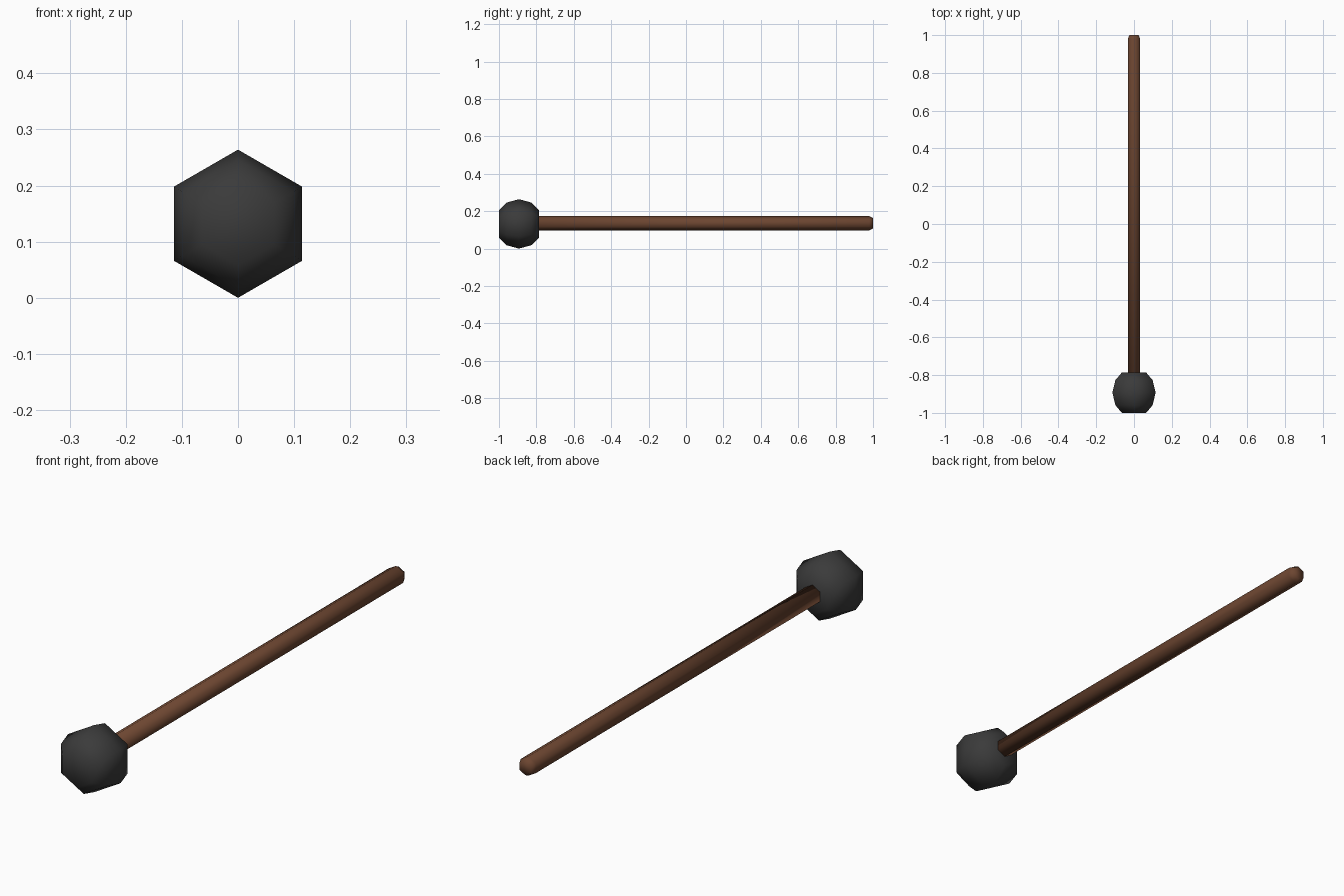
import bpy, bmesh, math

if "Cube" in bpy.data.objects:
    bpy.data.objects.remove(bpy.data.objects["Cube"])

SIDES = 6


def material(name, rgb):
    m = bpy.data.materials.new(name)
    m.diffuse_color = (*rgb, 1)
    m.use_nodes = True
    m.node_tree.nodes["Principled BSDF"].inputs["Base Color"].default_value = m.diffuse_color
    return m


def lathe_y(name, profile, z, mat):
    """Six-sided solid along y from (y, radius) pairs, one corner pointing up."""
    bm = bmesh.new()
    rings = []
    for y, r in profile:
        ring = []
        for i in range(SIDES):
            a = math.pi / 2 + 2 * math.pi * i / SIDES
            ring.append(bm.verts.new((r * math.cos(a), y, z + r * math.sin(a))))
        rings.append(ring)
    for a, b in zip(rings, rings[1:]):
        for i in range(SIDES):
            j = (i + 1) % SIDES
            bm.faces.new((a[i], a[j], b[j], b[i]))
    bm.faces.new(rings[0])
    bm.faces.new(rings[-1])
    bmesh.ops.recalc_face_normals(bm, faces=bm.faces[:])
    for f in bm.faces:
        f.smooth = True
    mesh = bpy.data.meshes.new(name)
    bm.to_mesh(mesh)
    bm.free()
    mesh.materials.append(mat)
    obj = bpy.data.objects.new(name, mesh)
    bpy.context.collection.objects.link(obj)
    return obj


iron = material("dark iron", (0.043, 0.043, 0.043))
wood = material("brown wood", (0.15, 0.06, 0.03))

# Rounded head: a sphere profile with flattened ends
R, CY, CZ = 0.132, -0.893, 0.132
head = [(CY + dy, r) for dy, r in
        ((-0.107, 0.074), (-0.066, 0.114), (0, R), (0.066, 0.114), (0.107, 0.074))]
lathe_y("mallet_head", head, CZ, iron)

# Long handle with a small chamfer at the free end
lathe_y("handle", [(-0.86, 0.038), (0.98, 0.038), (1.0, 0.028)], 0.136, wood)
